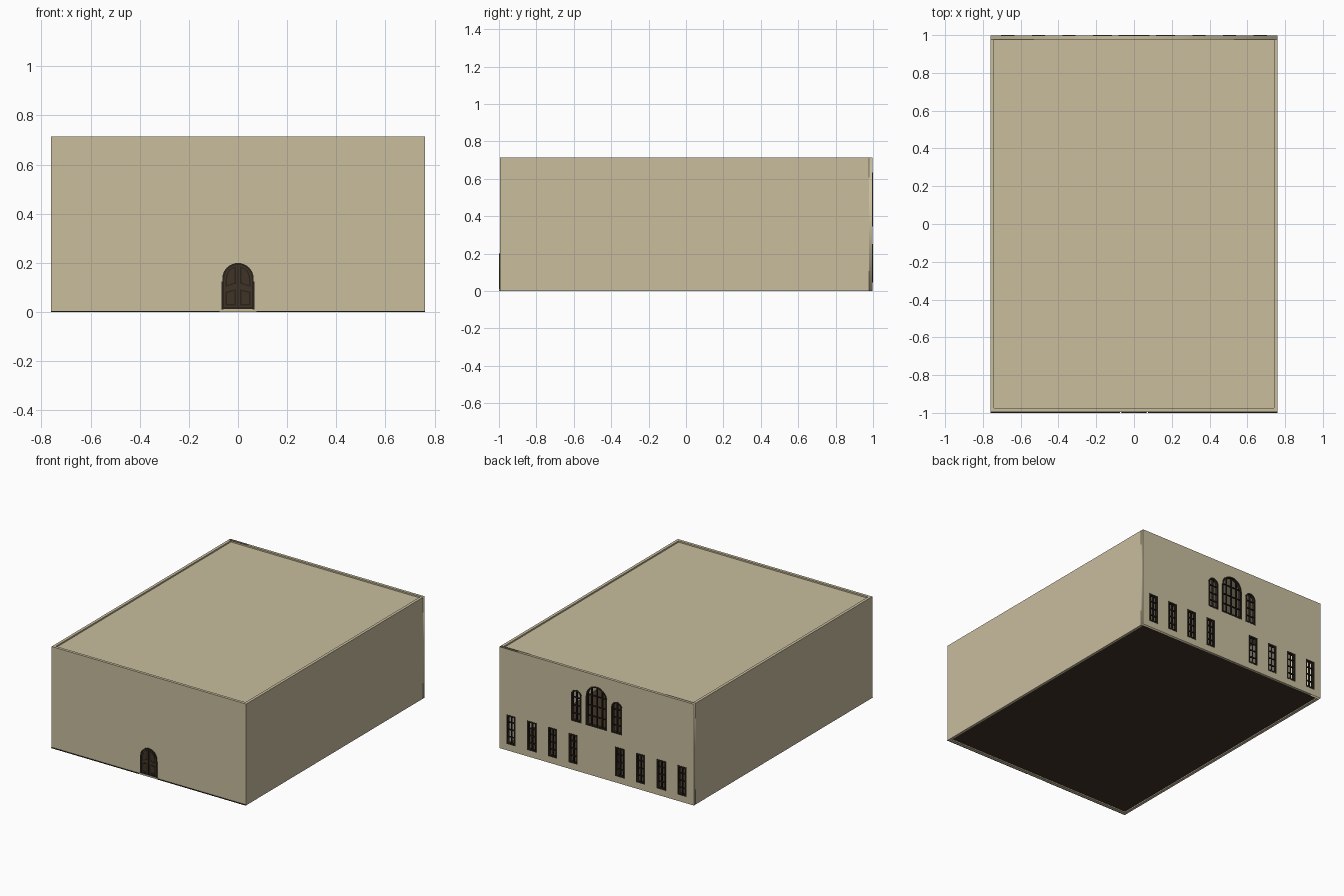
import bpy, bmesh, math
from mathutils import Vector

if "Cube" in bpy.data.objects:
    bpy.data.objects.remove(bpy.data.objects["Cube"])


def material(name, rgb):
    m = bpy.data.materials.new(name)
    m.diffuse_color = (*rgb, 1)
    m.use_nodes = True
    m.node_tree.nodes["Principled BSDF"].inputs["Base Color"].default_value = m.diffuse_color
    return m


PLASTER = material("beige plaster", (0.58, 0.51, 0.34))
CREAM = material("cream interior", (0.75, 0.70, 0.52))
DARK = material("dark timber", (0.022, 0.016, 0.011))
BROWN = material("brown wood", (0.050, 0.033, 0.019))

HX, TOP, T = 0.76, 0.715, 0.02      # half width, height, wall thickness
FRONT, BACK = -0.994, 0.998         # outer wall planes


def box(name, mat, lo, hi):
    lo, hi = Vector(lo), Vector(hi)
    bm = bmesh.new()
    bmesh.ops.create_cube(bm, size=1)
    for v in bm.verts:
        v.co = Vector(((v.co[i] + 0.5) * (hi[i] - lo[i]) + lo[i]) for i in range(3))
    me = bpy.data.meshes.new(name)
    bm.to_mesh(me)
    bm.free()
    me.materials.append(mat)
    ob = bpy.data.objects.new(name, me)
    bpy.context.collection.objects.link(ob)
    return ob


def plate(name, mat, outlines, y0, y1):
    """Upright plate from (x, z) outlines; inner outlines become holes."""
    cu = bpy.data.curves.new(name, 'CURVE')
    cu.dimensions, cu.fill_mode, cu.extrude = '2D', 'BOTH', (y1 - y0) / 2
    for pts in outlines:
        s = cu.splines.new('POLY')
        s.points.add(len(pts) - 1)
        for p, (x, z) in zip(s.points, pts):
            p.co = (x, z, 0, 1)
        s.use_cyclic_u = True
    tmp = bpy.data.objects.new(name + "_curve", cu)
    bpy.context.collection.objects.link(tmp)
    dg = bpy.context.evaluated_depsgraph_get()
    me = bpy.data.meshes.new_from_object(tmp.evaluated_get(dg))
    bpy.data.objects.remove(tmp)
    for v in me.vertices:
        x, z, d = v.co
        v.co = (x, (y0 + y1) / 2 - d, z)
    me.materials.clear()
    me.materials.append(mat)
    ob = bpy.data.objects.new(name, me)
    bpy.context.collection.objects.link(ob)
    return ob


def rect(x0, x1, z0, z1):
    return [(x0, z0), (x1, z0), (x1, z1), (x0, z1)]


def opening(cx, w, z0, z1, arched, inset=0.0):
    """Rectangular or round-headed outline, w = half width."""
    r = w - inset
    if not arched:
        return rect(cx - r, cx + r, z0 + inset, z1 - inset)
    n, spring = 16, z1 - w
    arc = [(cx + r * math.cos(math.pi * i / n), spring + r * math.sin(math.pi * i / n))
           for i in range(n + 1)]
    return [(cx - r, z0 + inset), (cx + r, z0 + inset)] + arc


# windows of the back wall: centre, half width, bottom, top, arched, columns, rows
windows = [(0, 0.083, 0.345, 0.635, True, 4, 4)]
for s in (-1, 1):
    windows.append((s * 0.158, 0.042, 0.345, 0.57, True, 2, 4))
    for k in range(4):
        windows.append((s * (0.182 + 0.162 * k), 0.035, 0.046, 0.252, False, 2, 4))

# shell: front wall, side walls, pierced back wall
box("front_wall", PLASTER, (-HX, FRONT, 0), (HX, FRONT + T, TOP))
for s, side in ((-1, "left"), (1, "right")):
    xs = sorted((s * HX, s * (HX - T)))
    box(side + "_wall", PLASTER, (xs[0], FRONT + T, 0), (xs[1], BACK - T, TOP))
    xi = sorted((s * (HX - T), s * (HX - T - 0.002)))
    box(side + "_lining", CREAM, (xi[0], FRONT + T, 0.012), (xi[1], BACK - T, TOP - 0.02))
plate("back_wall", PLASTER,
      [rect(-HX, HX, 0, TOP)] + [opening(*w[:5]) for w in windows], BACK - T, BACK)

# recessed roof and floor slabs between the walls
box("roof", PLASTER, (-HX + T, FRONT + T, TOP - 0.022), (HX - T, BACK - T, TOP - 0.010))
box("floor", BROWN, (-HX + T, FRONT + T, 0.008), (HX - T, BACK - T, 0.014))

# window frames and glazing bars
for i, (cx, w, z0, z1, arched, cols, rows) in enumerate(windows):
    f, b = 0.010, 0.003
    y0, y1 = BACK - 0.018, BACK + 0.002
    plate(f"window_frame_{i}", DARK,
          [opening(cx, w, z0, z1, arched), opening(cx, w, z0, z1, arched, f)], y0, y1)
    spring = z1 - w
    for c in range(1, cols):
        dx = -w + 2 * w * c / cols
        head = spring + math.sqrt(w * w - dx * dx) - f / 2 if arched else z1 - f / 2
        box(f"window_{i}_upright_{c}", DARK, (cx + dx - b, y0 + 0.004, z0 + f / 2),
            (cx + dx + b, y1 - 0.004, head))
    for r in range(1, rows):
        z = z0 + (z1 - z0) * r / rows
        half = w - f / 2
        if arched and z > spring:
            half = math.sqrt(w * w - (z - spring) ** 2) - f / 2
        box(f"window_{i}_crossbar_{r}", DARK, (cx - half, y0 + 0.005, z - b),
            (cx + half, y1 - 0.005, z + b))

# arched double door: leaf, surround, centre joint and moulded panels
DZ0, DZ1, DW = 0.012, 0.200, 0.064
plate("door_leaf", BROWN, [opening(0, DW, DZ0, DZ1, True)], -0.997, FRONT + 0.002)
plate("door_frame", DARK, [opening(0, DW, DZ0, DZ1, True),
                           opening(0, DW, DZ0, DZ1, True, 0.008)], -1.0, FRONT + 0.002)
plate("door_joint", DARK, [rect(-0.002, 0.002, DZ0, DZ1 - 0.004)], -0.999, FRONT)
lower = [(0.009, 0.026), (0.050, 0.026), (0.050, 0.083), (0.009, 0.092)]
R, spring = 0.050, DZ1 - DW
upper = [(0.009, 0.116), (R, 0.103)] + [
    (R * math.cos(a), spring + R * math.sin(a)) for a in
    (math.radians(80) * k / 8 for k in range(9))]


def shrink(pts, d):
    xs, zs = [p[0] for p in pts], [p[1] for p in pts]
    mx, mz = (min(xs) + max(xs)) / 2, (min(zs) + max(zs)) / 2
    fx = 1 - 2 * d / (max(xs) - min(xs))
    fz = 1 - 2 * d / (max(zs) - min(zs))
    return [(mx + (x - mx) * fx, mz + (z - mz) * fz) for x, z in pts]


for s in (-1, 1):
    for name, pts in (("lower", lower), ("upper", upper)):
        p = [(s * x, z) for x, z in pts]
        plate(f"door_{name}_moulding", DARK, [p, shrink(p, 0.006)], -0.999, FRONT)
    # plinth blocks beside the door and thin dark skirting along the front
    xs = sorted((s * 0.058, s * 0.067))
    box("door_jamb", DARK, (xs[0], -1.0, 0.010), (xs[1], FRONT, 0.125))
    xs = sorted((s * 0.075, s * HX))
    box("front_skirting", DARK, (xs[0], -1.0, 0), (xs[1], FRONT, 0.004))

# pale doorstep
box("doorstep", PLASTER, (-0.07, -0.999, 0), (0.07, FRONT, 0.010))
